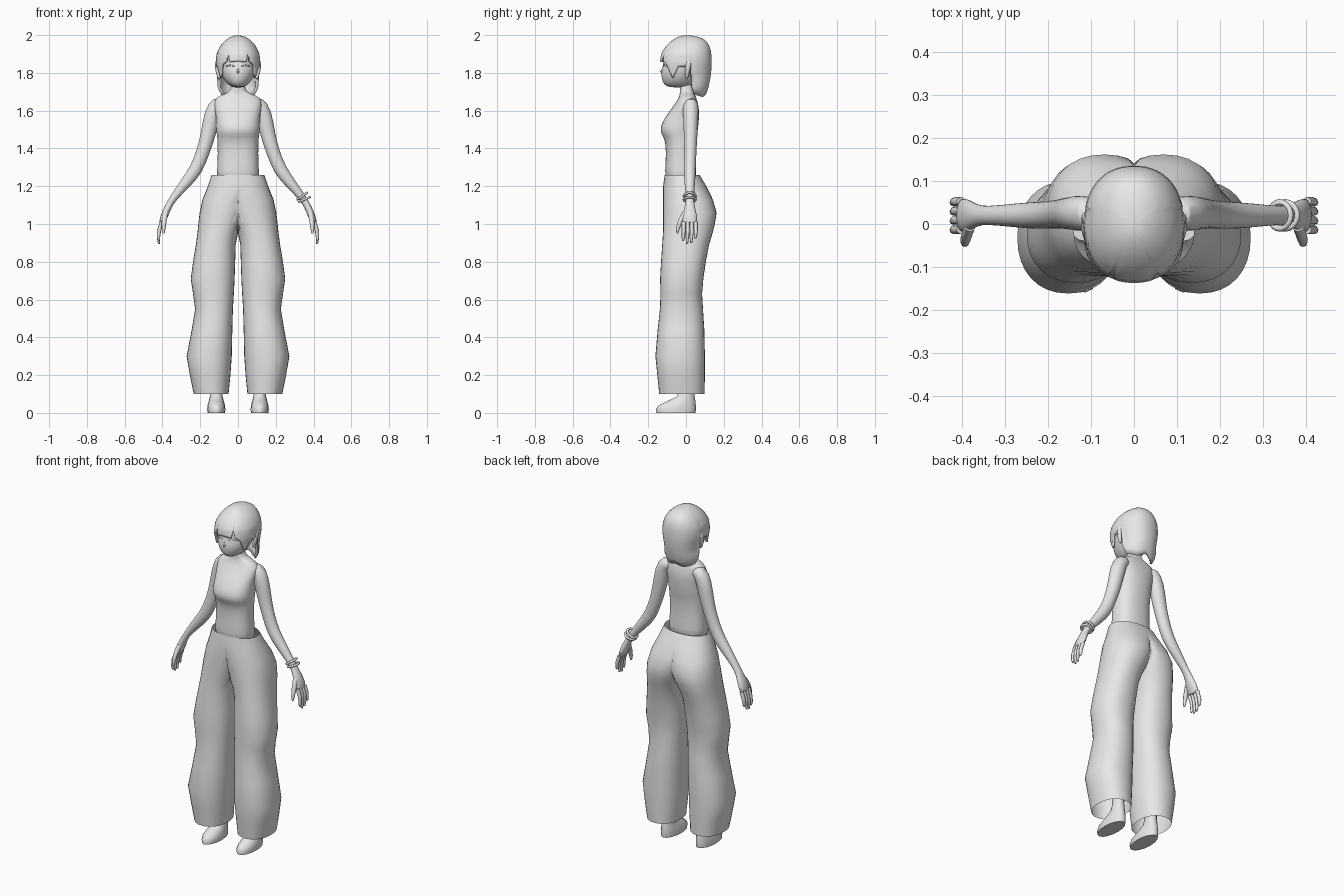
import bpy, math
from mathutils import Vector

grey = bpy.data.materials.new("light_grey")
grey.diffuse_color = (0.8, 0.8, 0.8, 1)


def finish(name, verts, faces, mirror=False, subsurf=0, thick=0, angle=60):
    me = bpy.data.meshes.new(name)
    me.from_pydata(verts, [], faces)
    me.materials.append(grey)
    ob = bpy.data.objects.new(name, me)
    bpy.context.collection.objects.link(ob)
    bpy.ops.object.select_all(action='DESELECT')
    bpy.context.view_layer.objects.active = ob
    ob.select_set(True)
    bpy.ops.object.mode_set(mode='EDIT')
    bpy.ops.mesh.select_all(action='SELECT')
    bpy.ops.mesh.normals_make_consistent(inside=False)
    bpy.ops.object.mode_set(mode='OBJECT')
    bpy.ops.object.shade_smooth_by_angle(angle=math.radians(angle))
    if mirror:
        m = ob.modifiers.new("mirror", 'MIRROR')
        m.use_clip = True
    if subsurf:
        ob.modifiers.new("smooth", 'SUBSURF').levels = subsurf
        ob.modifiers["smooth"].render_levels = subsurf
    if thick:
        s = ob.modifiers.new("thickness", 'SOLIDIFY')
        s.thickness = thick
    return ob


def skin(rings, caps=(True, True)):
    """Join equal rings of points into a tube."""
    n = len(rings[0])
    verts = [p for r in rings for p in r]
    faces = [(i * n + j, i * n + (j + 1) % n, (i + 1) * n + (j + 1) % n, (i + 1) * n + j)
             for i in range(len(rings) - 1) for j in range(n)]
    if caps[0]:
        faces.append(tuple(range(n))[::-1])
    if caps[1]:
        faces.append(tuple(range(len(verts) - n, len(verts))))
    return verts, faces


def power(v, e):
    return math.copysign(abs(v) ** e, v)


def level_ring(z, x0, x1, y0, y1, n, e=1.0):
    """Rounded level outline filling the given x and y range."""
    cx, cy, rx, ry = (x0 + x1) / 2, (y0 + y1) / 2, (x1 - x0) / 2, (y1 - y0) / 2
    return [(cx + rx * power(math.cos(2 * math.pi * k / n), e),
             cy + ry * power(math.sin(2 * math.pi * k / n), e), z) for k in range(n)]


def tube(name, path, n=12, **kw):
    """Tube along (x, y, z, radius, depth radius) points."""
    rings = []
    for i, p in enumerate(path):
        a, b = path[max(i - 1, 0)], path[min(i + 1, len(path) - 1)]
        d = (Vector(b[:3]) - Vector(a[:3])).normalized()
        v = d.cross(Vector((0, 1, 0))).normalized()
        u = v.cross(d)
        rings.append([Vector(p[:3]) + v * p[3] * math.cos(2 * math.pi * k / n)
                      + u * p[4] * math.sin(2 * math.pi * k / n) for k in range(n)])
    return finish(name, *skin(rings), **kw)


def lerp(table, t):
    """Piecewise linear lookup; first column is the key, ascending."""
    for a, b in zip(table, table[1:]):
        if t <= b[0]:
            f = max(0, (t - a[0]) / (b[0] - a[0]))
            return [p + (q - p) * f for p, q in zip(a[1:], b[1:])]
    return list(table[-1][1:])


# Torso and neck: z, half width, front, back
torso = [(1.20, .118, -.112, .06), (1.28, .111, -.112, .055), (1.38, .107, -.105, .05),
         (1.45, .11, -.112, .055), (1.475, .113, -.132, .06), (1.51, .118, -.139, .065),
         (1.56, .115, -.115, .07), (1.61, .125, -.078, .07), (1.655, .13, -.045, .06),
         (1.68, .10, -.035, .05), (1.695, .05, -.032, .042), (1.72, .035, -.033, .033),
         (1.80, .034, -.035, .033)]
finish("torso", *skin([level_ring(z, -w, w, f, b, 24, .85) for z, w, f, b in torso]), subsurf=1)

# Trousers: z, inner x, outer x, front, back; inner side is cut at the middle
trousers = [(1.26, -.14, .14, -.113, .072), (1.20, -.16, .16, -.121, .108),
            (1.13, -.11, .188, -.122, .142), (1.06, -.065, .203, -.121, .162),
            (1.00, -.03, .21, -.121, .153), (.95, -.004, .215, -.122, .14),
            (.89, .012, .223, -.126, .122), (.80, .015, .238, -.132, .105),
            (.71, .018, .25, -.137, .092), (.63, .022, .238, -.135, .085),
            (.55, .027, .227, -.138, .09), (.44, .03, .245, -.15, .097),
            (.30, .033, .272, -.162, .10), (.20, .04, .255, -.152, .10), (.10, .05, .235, -.142, .098)]
rings = [[(max(x, 0), y, z) for x, y, z in level_ring(t[0], *t[1:], 32, .9)] for t in trousers]
v, f = skin(rings, (False, False))
f = [q for q in f if any(v[i][0] > 1e-5 for i in q)]
finish("trousers", v, f, mirror=True)

# Feet: z, half width, front, back
foot = [(0, .047, -.157, .05), (.02, .048, -.16, .053), (.04, .046, -.145, .052),
        (.062, .04, -.10, .05), (.085, .034, -.05, .046), (.13, .03, -.032, .04),
        (.28, .036, -.04, .04)]
finish("foot", *skin([level_ring(z, .115 - w, .115 + w, a, b, 16) for z, w, a, b in foot]), mirror=True)

# Arms with palms
tube("arm", [(.07, .025, 1.635, .03, .032), (.11, .025, 1.637, .044, .042), (.135, .025, 1.59, .047, .043),
             (.158, .025, 1.47, .041, .037), (.185, .022, 1.38, .036, .034), (.22, .02, 1.29, .037, .033),
             (.27, .02, 1.225, .032, .03), (.345, .02, 1.135, .019, .021), (.368, .02, 1.095, .019, .026),
             (.392, .02, 1.04, .021, .042), (.406, .02, .995, .015, .042)], mirror=True, subsurf=1)

# Fingers and thumb
for i, tip in enumerate((.925, .90, .895, .91)):
    y = .052 - i * .0215
    tube("finger_%d" % (i + 1), [(.403, y, 1.01, .011, .011), (.418, y, .965, .0105, .0105),
                                 (.421, y - .002, .93, .009, .009), (.419, y - .003, tip, .005, .005)],
         n=8, mirror=True)
tube("thumb", [(.383, -.005, 1.06, .014, .014), (.391, -.03, 1.015, .013, .013),
               (.394, -.044, .975, .010, .010), (.394, -.046, .95, .005, .005)], n=8, mirror=True)

# Bracelet of two rings on one wrist
for i, (x, z) in enumerate(((.340, 1.148), (.352, 1.130))):
    bpy.ops.mesh.primitive_torus_add(major_radius=.031, minor_radius=.007, major_segments=20,
                                     minor_segments=6, location=(x, .02, z),
                                     rotation=(0, math.radians(-35 + 12 * i), 0))
    ring = bpy.context.object
    ring.name = "bracelet_%d" % (i + 1)
    ring.data.materials.append(grey)
    bpy.ops.object.shade_smooth()

# Head: z, half width, front, back
head = [(1.722, .025, -.085, .02), (1.735, .05, -.115, .04), (1.76, .073, -.127, .06),
        (1.79, .088, -.132, .08), (1.815, .095, -.13, .09), (1.85, .099, -.12, .10),
        (1.90, .095, -.115, .105), (1.95, .07, -.08, .09), (1.975, .04, -.05, .06)]
finish("head", *skin([level_ring(z, -w, w, a, b, 24) for z, w, a, b in head]), subsurf=1)

# Nose, lashes and ears
tube("nose", [(0, -.122, 1.825, .003, .003), (0, -.131, 1.806, .007, .007), (0, -.126, 1.797, .003, .003)], n=8)
tube("eyelash", [(.02, -.122, 1.836, .002, .002), (.042, -.115, 1.841, .004, .004),
                 (.068, -.094, 1.835, .002, .002)], n=6, mirror=True)
tube("ear", [(.098, .002, 1.765, .006, .006), (.104, .004, 1.79, .01, .012), (.112, .010, 1.83, .012, .016),
             (.114, .014, 1.855, .009, .015), (.112, .016, 1.868, .004, .006)], n=10, mirror=True, subsurf=1)

# Hair shell: outline by height, and lower edge by angle from the front
shape = [(1.67, .088, -.13, .10), (1.72, .114, -.13, .118), (1.76, .105, -.13, .127),
         (1.80, .109, -.135, .133), (1.85, .118, -.139, .136), (1.90, .114, -.132, .134),
         (1.93, .101, -.115, .128), (1.95, .089, -.098, .12), (1.97, .07, -.076, .106),
         (1.985, .05, -.053, .082), (1.995, .027, -.03, .05), (2.0, 0, 0.005, 0.01)]
edge = [(0, 1.862), (20, 1.858), (25, 1.905), (30, 1.862), (45, 1.842), (60, 1.772), (65, 1.79),
        (75, 1.83), (100, 1.835), (105, 1.73), (115, 1.685), (150, 1.672), (165, 1.68), (180, 1.69)]
rows, cols, hair = 18, 72, []
for r in range(1, rows + 1):
    ring = []
    for c in range(cols):
        deg = c * 360 / cols
        a = math.radians(deg)
        low = lerp(edge, min(deg, 360 - deg))[0]
        z = 2 - (2 - low) * (r / rows) ** 1.6
        w, front, back = lerp(shape, z)
        mid, half = (front + back) / 2, (back - front) / 2
        ring.append((w * power(math.sin(a), .9), mid - half * power(math.cos(a), .9), z))
    hair.append(ring)
v, f = skin(hair, (True, False))
finish("hair", v, f, thick=.012)
